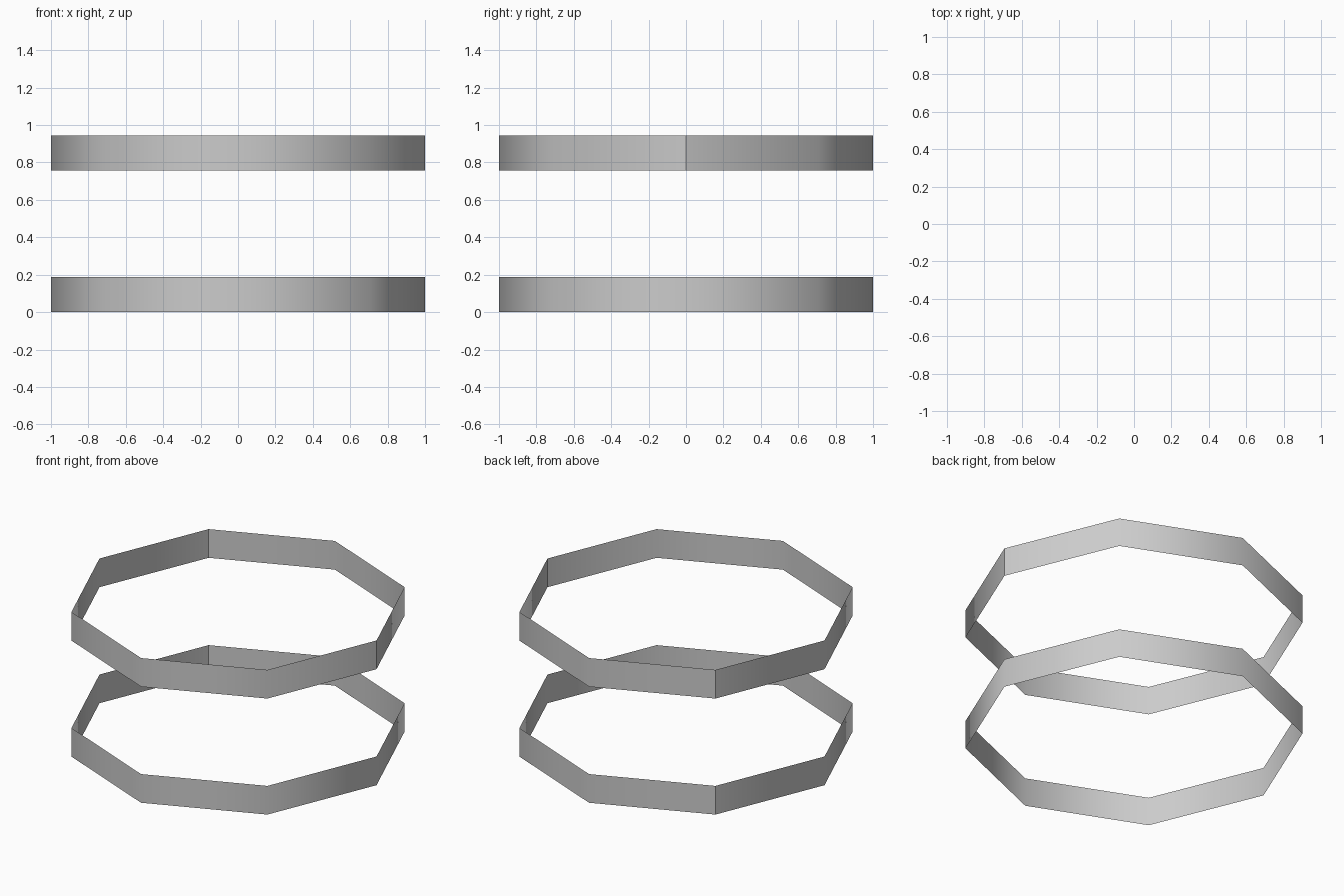
import bpy, bmesh
from math import cos, sin, pi

if "Cube" in bpy.data.objects:
    bpy.data.objects.remove(bpy.data.objects["Cube"])

SIDES = 8
HEIGHT = 0.187


def band(name, z, seams):
    """Open eight-sided band, smooth shaded, with hard creases at seam corners."""
    bm = bmesh.new()
    rings = [[bm.verts.new((cos(2 * pi * i / SIDES), sin(2 * pi * i / SIDES), h))
              for i in range(SIDES)] for h in (z, z + HEIGHT)]
    low, high = rings
    for i in range(SIDES):
        j = (i + 1) % SIDES
        face = bm.faces.new((low[i], low[j], high[j], high[i]))
        face.smooth = True
    for i in seams:
        bm.edges.get((low[i], high[i])).smooth = False
    mesh = bpy.data.meshes.new(name)
    bm.to_mesh(mesh)
    bm.free()
    obj = bpy.data.objects.new(name, mesh)
    bpy.context.collection.objects.link(obj)
    return obj


# Two matching bands, one above the other
band("lower_band", 0.0, [3])
band("upper_band", 0.757, [0, 3])
